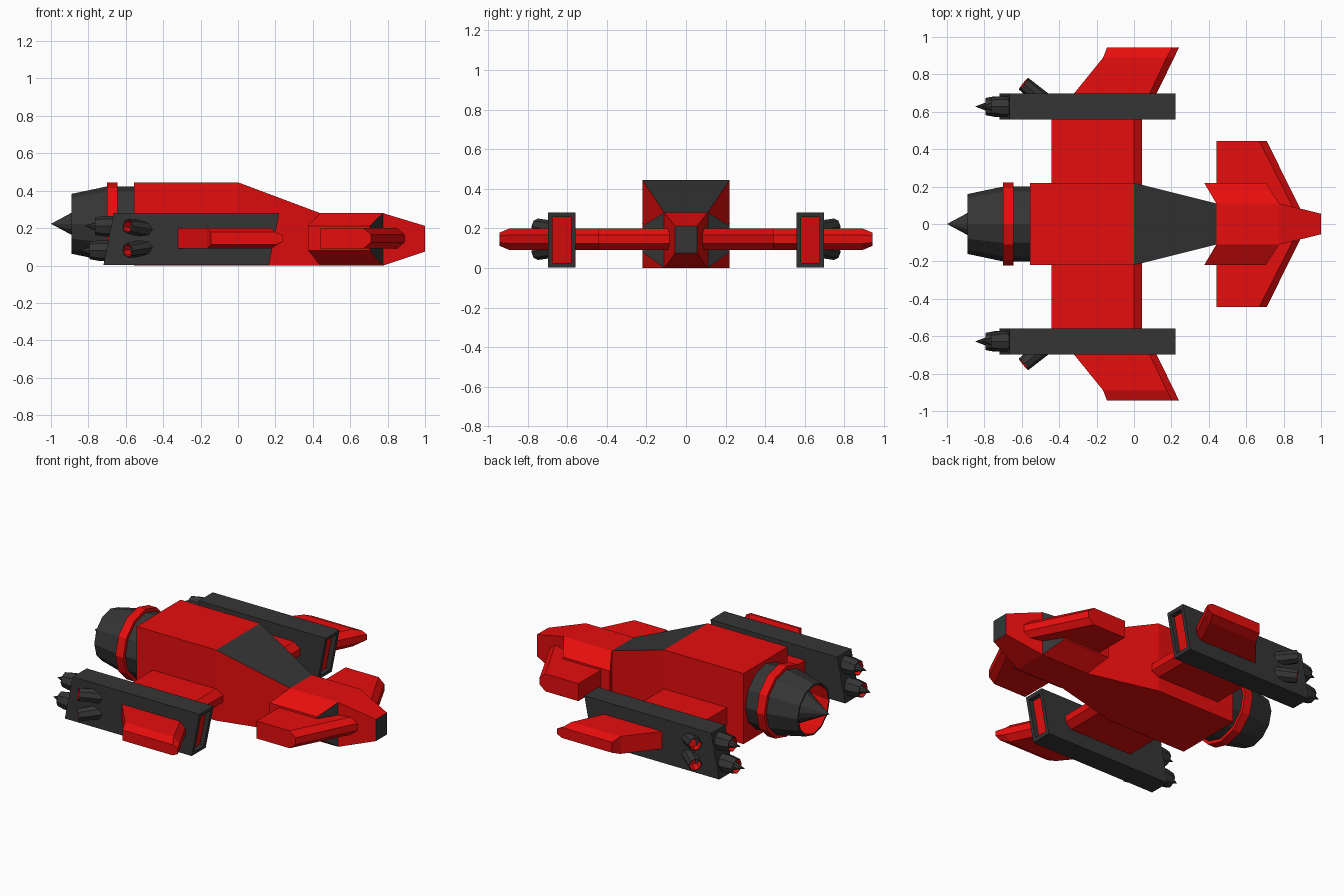
import bpy, bmesh, math
from mathutils import Vector, Matrix

if "Cube" in bpy.data.objects:
    bpy.data.objects.remove(bpy.data.objects["Cube"])


def material(name, rgb):
    m = bpy.data.materials.new(name)
    m.diffuse_color = (*rgb, 1)
    m.use_nodes = True
    m.node_tree.nodes["Principled BSDF"].inputs["Base Color"].default_value = m.diffuse_color
    return m


MATS = [material("red_paint", (0.8, 0.004, 0.004)), material("dark_metal", (0.036, 0.036, 0.036))]
RED, DARK = 0, 1


def finish(name, bm, mirror):
    bmesh.ops.recalc_face_normals(bm, faces=bm.faces)
    me = bpy.data.meshes.new(name)
    bm.to_mesh(me)
    bm.free()
    ob = bpy.data.objects.new(name, me)
    bpy.context.collection.objects.link(ob)
    for m in MATS:
        me.materials.append(m)
    if mirror:
        mod = ob.modifiers.new("mirror", 'MIRROR')
        mod.use_axis = (False, True, False)
        mod.use_mirror_merge = False
    return ob


def loft(name, rings, color=RED, special=None, end=None, mirror=False):
    """Skin closed rings; special maps (segment, side) to another colour."""
    special = special or {}
    bm = bmesh.new()
    vs = [[bm.verts.new(p) for p in r] for r in rings]
    n = len(rings[0])
    for s, (a, b) in enumerate(zip(vs, vs[1:])):
        for k in range(n):
            j = (k + 1) % n
            bm.faces.new((a[k], a[j], b[j], b[k])).material_index = special.get((s, k), color)
    bm.faces.new(vs[0]).material_index = color
    bm.faces.new(vs[-1]).material_index = color if end is None else end
    return finish(name, bm, mirror)


def lathe(name, profile, origin, direction, colors, sides, mirror=False):
    """Spin (distance, radius) points about a direction; one colour per step."""
    mat = Matrix.Translation(origin) @ Vector(direction).to_track_quat('Z', 'Y').to_matrix().to_4x4()
    bm = bmesh.new()
    rings = []
    for d, r in profile:
        count = 1 if r == 0 else sides
        rings.append([bm.verts.new(mat @ Vector((r * math.cos(k * math.tau / sides),
                                                r * math.sin(k * math.tau / sides), d)))
                      for k in range(count)])
    for a, b, c in zip(rings, rings[1:], colors):
        for k in range(sides):
            j = (k + 1) % sides
            quad = [a[k % len(a)], a[j % len(a)], b[j % len(b)], b[k % len(b)]]
            bm.faces.new(list(dict.fromkeys(quad))).material_index = c
    return finish(name, bm, mirror)


def rect(x, y0, y1, z0, z1, slope=0.0):
    return [(x + slope * z, y, z) for y, z in ((y0, z0), (y1, z0), (y1, z1), (y0, z1))]


def wing_ring(y, back, top, lead, half=0.055, edge=0.022):
    """Wing section with a bevelled leading edge."""
    zc = 0.145
    return [(back, y, zc - half), (top, y, zc - half), (lead, y, zc - edge),
            (lead, y, zc + edge), (top, y, zc + half), (back, y, zc + half)]


# Fuselage with dark windshield
loft("fuselage", [rect(-0.555, -0.22, 0.22, 0, 0.445), rect(0, -0.22, 0.22, 0, 0.445),
                  rect(0.44, -0.11, 0.11, 0, 0.28), rect(0.775, -0.11, 0.11, 0, 0.28),
                  rect(1.0, -0.055, 0.055, 0.075, 0.212)], special={(1, 2): DARK}, end=DARK)

# Side intakes with dark front faces
loft("side_intake", [[(x, 0.11, z) for x, z in ((0.44, 0), (0.775, 0), (0.775, 0.28), (0.44, 0.28))],
                     [(x, 0.22, z) for x, z in ((0.375, 0.08), (0.705, 0.08), (0.705, 0.212), (0.375, 0.212))]],
     special={(0, 1): DARK}, mirror=True)

# Front fins, inner wings and swept outer wings
loft("front_fin", [wing_ring(0.08, 0.44, 0.855, 0.89), wing_ring(0.443, 0.44, 0.67, 0.71)], mirror=True)
loft("inner_wing", [wing_ring(0.2, -0.44, 0, 0.042), wing_ring(0.57, -0.44, 0, 0.042)], mirror=True)
loft("outer_wing", [wing_ring(0.68, -0.335, 0.075, 0.112), wing_ring(0.89, -0.165, 0.175, 0.215),
                    wing_ring(0.943, -0.145, 0.205, 0.24, 0.033, 0.016)], mirror=True)

# Wing pods with recessed red front panels
SL = 0.055 / 0.277
loft("wing_pod", [rect(-0.72, 0.558, 0.697, 0.003, 0.28, SL), rect(0.165, 0.558, 0.697, 0.003, 0.28, SL),
                  rect(0.165, 0.58, 0.675, 0.025, 0.258, SL), rect(0.135, 0.58, 0.675, 0.025, 0.258, SL)],
     color=DARK, end=RED, mirror=True)

# Pod rear thrusters and side thrusters
for label, z, x, dz in (("upper", 0.21, -0.765, 0.12), ("lower", 0.08, -0.795, -0.12)):
    lathe(label + "_pod_thruster", [(-0.11, 0), (-0.11, 0.055), (-0.05, 0.055), (0, 0.046),
                                    (0, 0.042), (-0.05, 0.046), (-0.05, 0)],
          (x, 0.628, z), (-1, 0, 0), [DARK] * 4 + [RED] * 2, 8, True)
    lathe(label + "_pod_spike", [(-0.05, 0), (-0.05, 0.04), (0.055, 0)],
          (x, 0.628, z), (-1, 0, 0), [DARK] * 2, 8, True)
    lathe(label + "_side_thruster", [(-0.2, 0), (-0.2, 0.046), (0, 0.04), (0, 0.035), (-0.06, 0.035), (-0.06, 0)],
          (-0.59, 0.75, z), (-0.75, 0.62, dz), [DARK] * 3 + [RED] * 2, 8, True)

# Main engine, ring and spike
AXIS = (0, 0, 0.223)
lathe("main_engine", [(0.5, 0), (0.5, 0.2), (0.70, 0.2), (0.89, 0.16), (0.89, 0.15), (0.72, 0.18), (0.72, 0)],
      AXIS, (-1, 0, 0), [DARK] * 4 + [RED] * 2, 12)
lathe("engine_ring", [(0.645, 0.19), (0.645, 0.221), (0.70, 0.221), (0.70, 0.19), (0.645, 0.19)],
      AXIS, (-1, 0, 0), [RED] * 4, 12)
lathe("engine_spike", [(0.72, 0), (0.72, 0.15), (1.0, 0)], AXIS, (-1, 0, 0), [DARK] * 2, 12)
